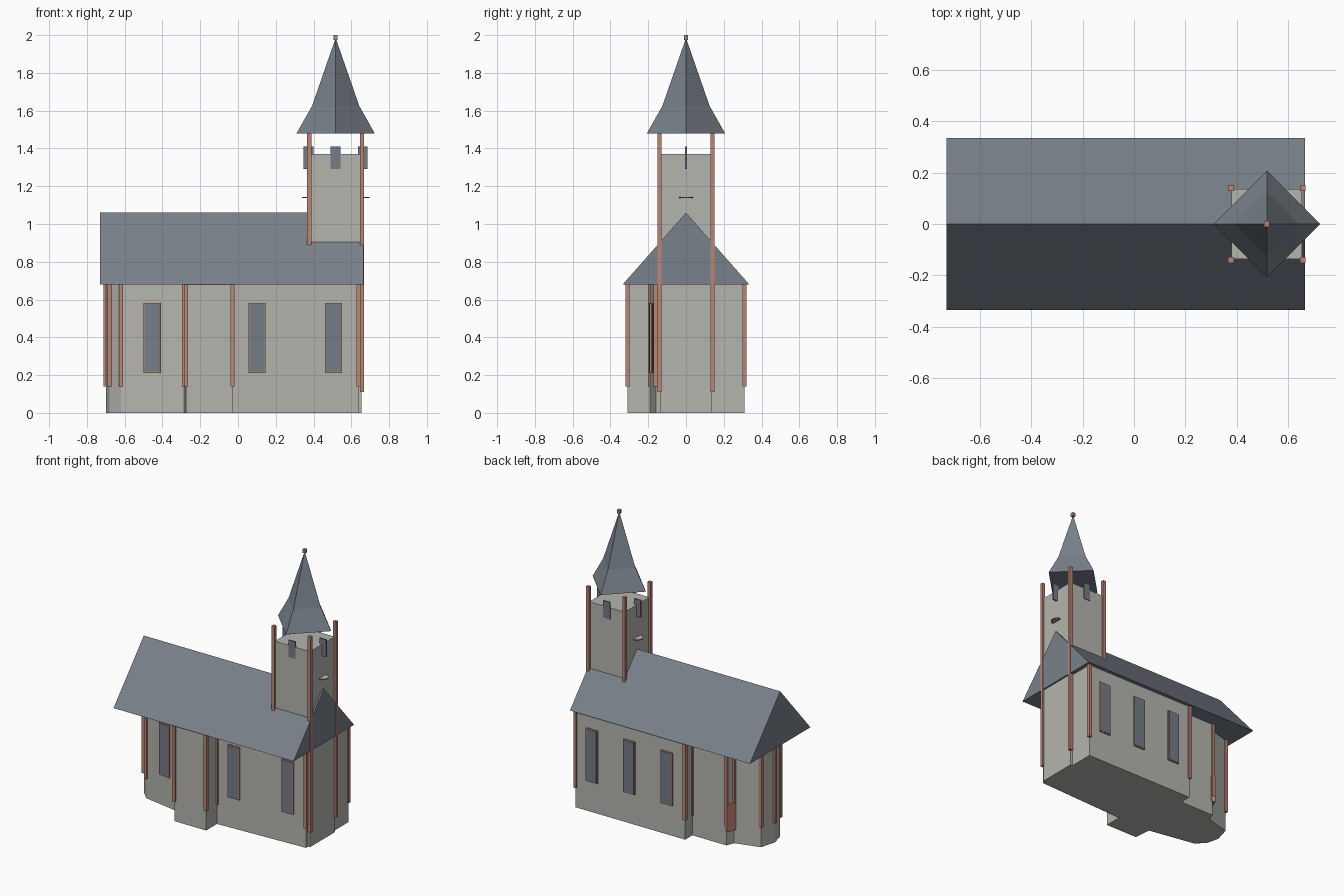
import bpy, bmesh, math
from mathutils import Matrix, Vector

cube = bpy.data.objects.get("Cube")
if cube:
    bpy.data.objects.remove(cube, do_unlink=True)


def material(name, colour):
    m = bpy.data.materials.new(name)
    m.use_nodes = True
    m.diffuse_color = (*colour, 1)
    bsdf = next(n for n in m.node_tree.nodes if n.type == 'BSDF_PRINCIPLED')
    bsdf.inputs["Base Color"].default_value = (*colour, 1)
    return m


STONE = material("pale_stone", (0.46, 0.46, 0.43))
SLATE = material("slate", (0.19, 0.22, 0.255))
GLASS = material("window_glass", (0.18, 0.205, 0.24))
WOOD = material("red_brown_wood", (0.50, 0.24, 0.18))


def finish(name, bm, *mats):
    bmesh.ops.recalc_face_normals(bm, faces=bm.faces)
    mesh = bpy.data.meshes.new(name)
    bm.to_mesh(mesh)
    bm.free()
    for m in mats:
        mesh.materials.append(m)
    obj = bpy.data.objects.new(name, mesh)
    bpy.context.collection.objects.link(obj)
    return obj


def box(name, centre, size, mat, angle=0):
    bm = bmesh.new()
    bmesh.ops.create_cube(bm, size=1, matrix=Matrix.Translation(centre)
                          @ Matrix.Rotation(angle, 4, 'Z') @ Matrix.Diagonal((*size, 1)))
    return finish(name, bm, mat)


def post(name, x, y, bottom, top, width=0.022):
    box(name, (x, y, (bottom + top) / 2), (width, width, top - bottom), WOOD)


def prism(name, base, offset, mat):
    bm = bmesh.new()
    face = bm.faces.new([bm.verts.new(p) for p in base])
    moved = bmesh.ops.extrude_face_region(bm, geom=[face], use_keep_orig=True)
    bmesh.ops.translate(bm, vec=offset,
                        verts=[v for v in moved["geom"] if isinstance(v, bmesh.types.BMVert)])
    return finish(name, bm, mat)


# Church walls, slightly irregular plan with an apse and a side porch
EAVE, RIDGE, HALF = 0.68, 1.06, 0.335
END, BACK, PORCH = 0.638, 0.31, -0.31
plan = [(END, -0.16), (END, BACK), (-0.21, BACK), (-0.21, 0.23), (-0.475, 0.23),
        (-0.495, 0.175), (-0.67, 0.126), (-0.70, 0.02), (-0.68, -0.07),
        (-0.62, -0.13), (-0.285, -0.19), (-0.275, PORCH), (-0.03, PORCH), (-0.03, -0.19)]
prism("church_walls", [(x, y, 0) for x, y in plan], (0, 0, EAVE), STONE)

# Downpipe-like timber posts at every wall corner
for i, (x, y) in enumerate(plan):
    post(f"wall_post_{i + 1}", x, y, 0.14, EAVE)

# Gabled roof
prism("gable_roof", [(-0.73, -HALF, EAVE), (-0.73, HALF, EAVE), (-0.73, 0, RIDGE)],
      (1.395, 0, 0), SLATE)


# Tall framed windows lying along a given wall
def window(name, wall, x):
    a, b = Vector(plan[wall]), Vector(plan[(wall + 1) % len(plan)])
    d = b - a
    p = a + d * ((x - a.x) / d.x)
    angle = math.atan2(d.y, d.x)
    centre = (p.x, p.y, 0.397)
    box(name + "_frame", centre, (0.09, 0.018, 0.37), WOOD, angle)
    box(name + "_pane", centre, (0.078, 0.022, 0.358), GLASS, angle)


window("front_window_1", 13, 0.505)
window("front_window_2", 13, 0.10)
window("chancel_window", 9, -0.455)
for i, x in enumerate((0.51, 0.22, -0.07)):
    window(f"back_window_{i + 1}", 1, x)

# Small door beside the apse
box("door", (-0.487, 0.205, 0.195), (0.03, 0.07, 0.19), WOOD, math.radians(-20))

# Tower body and corner posts
TX, TR, TOP, SPIRE = 0.517, 0.137, 1.37, 1.48
box("tower", (TX, 0, TOP / 2), (TR * 2, TR * 2, TOP), STONE)
for side in (-1, 1):
    post("tower_inner_post", TX - 0.14, side * 0.14, 0.885, SPIRE)
    post("tower_outer_post", TX + 0.14, side * 0.14, 0.11, SPIRE)

# Belfry plates, all parallel to the long walls
for side in (-1, 1):
    box("belfry_plate", (TX, side * TR, 1.35), (0.052, 0.009, 0.12), GLASS)
    box("belfry_fin", (TX + side * 0.143, 0, 1.35), (0.052, 0.009, 0.12), GLASS)

# Flat discs set into the end faces of the tower
for side in (-1, 1):
    bm = bmesh.new()
    bmesh.ops.create_cone(bm, cap_ends=True, segments=16, radius1=0.037, radius2=0.037,
                          depth=0.007, matrix=Matrix.Translation((TX + side * 0.141, 0, 1.14)))
    bm.normal_update()
    for f in bm.faces:
        f.material_index = 0 if f.normal.z > 0.5 else 1
    finish("tower_disc", bm, STONE, WOOD)

# Flared four-sided spire
bm = bmesh.new()
rings = []
for radius, z in ((0.207, SPIRE), (0.125, 1.625)):
    rings.append([bm.verts.new((TX + radius * math.cos(k * math.pi / 2),
                                radius * math.sin(k * math.pi / 2), z)) for k in range(4)])
apex = bm.verts.new((TX, 0, 1.985))
bm.faces.new(rings[0][::-1])
for k in range(4):
    n = (k + 1) % 4
    bm.faces.new((rings[0][k], rings[0][n], rings[1][n], rings[1][k]))
    bm.faces.new((rings[1][k], rings[1][n], apex))
finish("spire", bm, SLATE)

# Finial
post("finial", TX, 0, 1.975, 2.0)
